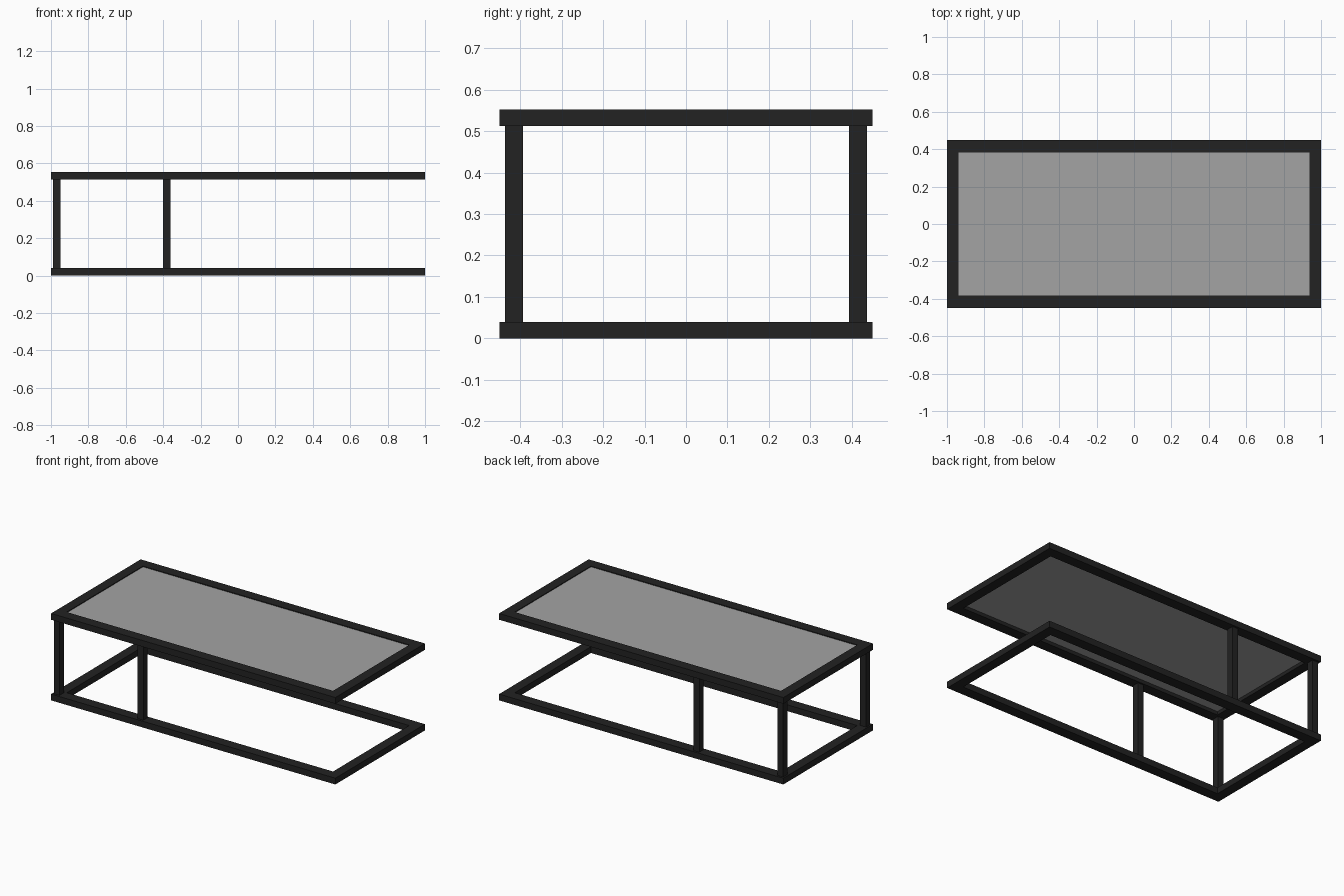
import bpy
import bmesh
from mathutils import Matrix, Vector

if "Cube" in bpy.data.objects:
    bpy.data.objects.remove(bpy.data.objects["Cube"])


def material(name, rgb):
    m = bpy.data.materials.new(name)
    m.diffuse_color = (*rgb, 1)
    m.use_nodes = True
    m.node_tree.nodes["Principled BSDF"].inputs["Base Color"].default_value = m.diffuse_color
    return m


BLACK = material("black_metal", (0.016, 0.016, 0.016))
GREY = material("grey_glass", (0.37, 0.37, 0.37))


def finish(name, bm, mat):
    bmesh.ops.recalc_face_normals(bm, faces=bm.faces)
    me = bpy.data.meshes.new(name)
    bm.to_mesh(me)
    bm.free()
    me.materials.append(mat)
    ob = bpy.data.objects.new(name, me)
    bpy.context.collection.objects.link(ob)
    return ob


def box(name, lo, hi, mat):
    lo, hi = Vector(lo), Vector(hi)
    bm = bmesh.new()
    bmesh.ops.create_cube(bm, size=1, matrix=Matrix.Translation((lo + hi) / 2)
                          @ Matrix.Diagonal((*(hi - lo), 1)))
    return finish(name, bm, mat)


HX, HY = 1.0, 0.45        # outer half sizes
IX, IY = 0.937, 0.383     # inner half sizes
BAR, TOP = 0.04, 0.553    # bar height and table height


def frame(name, z0, z1):
    """Rectangular ring with mitred corners."""
    bm = bmesh.new()
    signs = [(-1, -1), (1, -1), (1, 1), (-1, 1)]
    rings = [[bm.verts.new((sx * x, sy * y, z)) for sx, sy in signs]
             for x, y, z in [(HX, HY, z0), (HX, HY, z1), (IX, IY, z1), (IX, IY, z0)]]
    for r in range(4):
        a, b = rings[r], rings[(r + 1) % 4]
        for i in range(4):
            j = (i + 1) % 4
            bm.faces.new((a[i], a[j], b[j], b[i]))
    return finish(name, bm, BLACK)


# Base and top frames
frame("base_frame", 0, BAR)
frame("top_frame", TOP - BAR, TOP)

# Table top panel, slightly recessed in the top frame
box("top_panel", (-IX, -IY, TOP - 0.018), (IX, IY, TOP - 0.005), GREY)

# Four posts, all towards the left end
for xname, x in (("end", -0.97), ("middle", -0.38)):
    for yname, s in (("front", -1), ("back", 1)):
        y = s * 0.4155
        box(f"{yname}_{xname}_post", (x - 0.02, y - 0.0215, BAR),
            (x + 0.02, y + 0.0215, TOP - BAR), BLACK)
